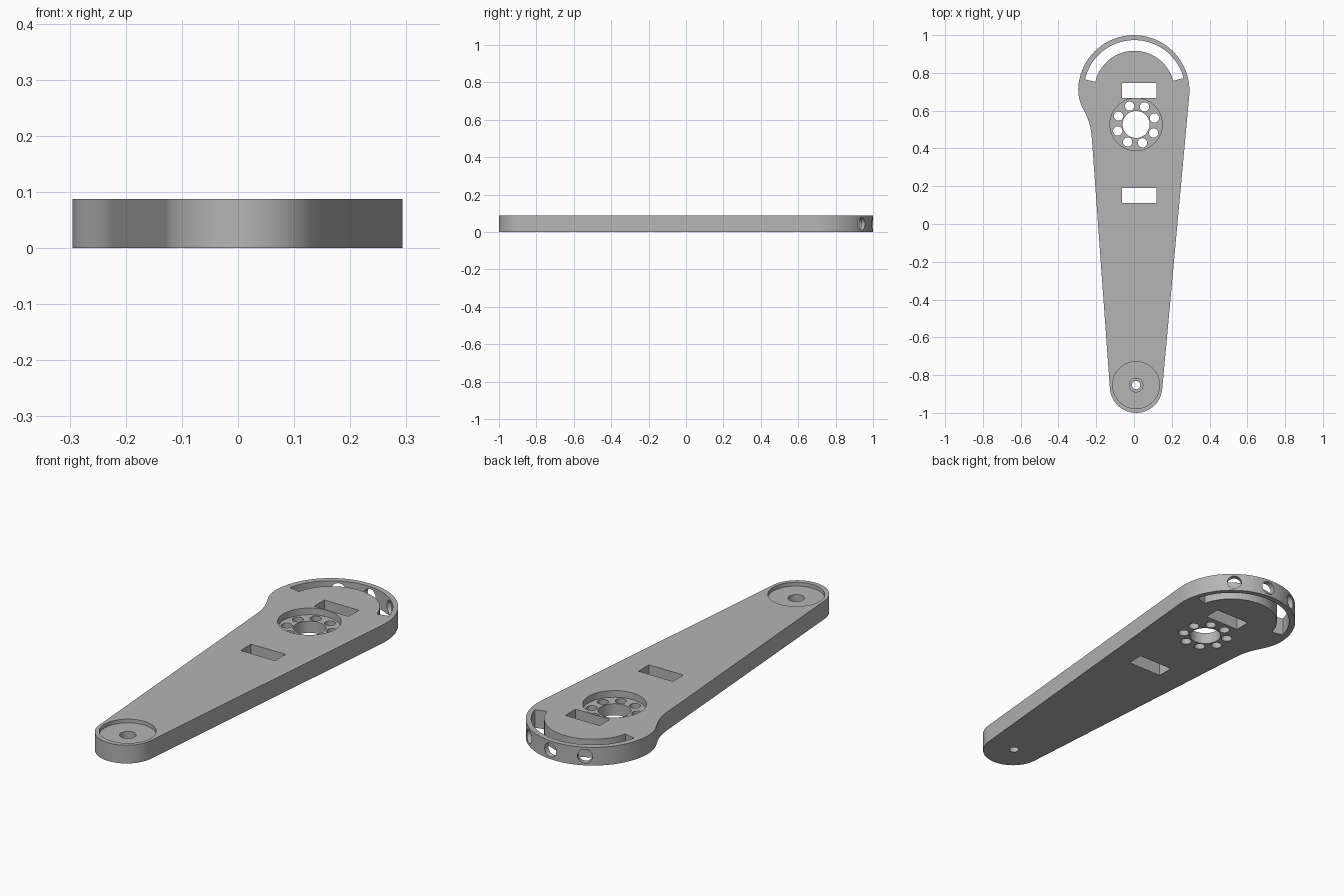
import bpy, bmesh, math
from mathutils import Matrix, Vector

if "Cube" in bpy.data.objects:
    bpy.data.objects.remove(bpy.data.objects["Cube"])

H = 0.0875                      # plate thickness
TIP = (0.011, -0.853)           # pivot at the narrow end
HUB = (0.011, 0.527)            # bolt circle centre
HEAD = (0.0, 0.705)             # centre of the wide rounded end

grey = bpy.data.materials.new("grey")
grey.diffuse_color = (0.46, 0.46, 0.46, 1)
grey.use_nodes = True
grey.node_tree.nodes["Principled BSDF"].inputs["Base Color"].default_value = grey.diffuse_color


def arc(c, r, a0, a1, n):
    """Points on an arc, angles in degrees."""
    return [(c[0] + r * math.cos(math.radians(a0 + (a1 - a0) * i / n)),
             c[1] + r * math.sin(math.radians(a0 + (a1 - a0) * i / n))) for i in range(n + 1)]


def bezier(p, n):
    p = [Vector(q) for q in p]
    return [tuple((1-t)**3 * p[0] + 3*t*(1-t)**2 * p[1] + 3*t*t*(1-t) * p[2] + t**3 * p[3])
            for t in (i / n for i in range(1, n + 1))]


def prism(name, pts, z0, z1):
    """Extrude a closed outline from z0 to z1."""
    bm = bmesh.new()
    face = bm.faces.new([bm.verts.new((x, y, z0)) for x, y in pts])
    top = bmesh.ops.extrude_face_region(bm, geom=[face])["geom"]
    bmesh.ops.translate(bm, vec=(0, 0, z1 - z0),
                        verts=[v for v in top if isinstance(v, bmesh.types.BMVert)])
    bmesh.ops.recalc_face_normals(bm, faces=bm.faces)
    me = bpy.data.meshes.new(name)
    bm.to_mesh(me)
    bm.free()
    ob = bpy.data.objects.new(name, me)
    bpy.context.collection.objects.link(ob)
    me.materials.append(grey)
    return ob


def disc(name, c, r, z0, z1, n=48):
    return prism(name, arc(c, r, 0, 360, n)[:-1], z0, z1)


def box(name, x0, x1, y0, y1):
    return prism(name, [(x0, y0), (x1, y0), (x1, y1), (x0, y1)], -0.1, 0.2)


# Tapered arm outline: narrow end, wide end, then the S-shaped left shoulder
outline = arc((0.011, -0.861), 0.139, 184.1, 354.8, 48)
outline += arc((-0.001, 0.705), 0.2945, -5.2, 178, 72)
outline += bezier([(-0.2953, 0.715), (-0.295, 0.60), (-0.232, 0.60), (-0.223, 0.45)], 16)
arm = prism("arm", outline, 0, H)

cutters = [
    # Pivot recess, counterbore and through hole
    disc("pivot_recess", TIP, 0.124, H - 0.018, 0.2, 64),
    disc("pivot_counterbore", TIP, 0.036, 0.03, 0.2),
    disc("pivot_hole", TIP, 0.022, -0.1, 0.2, 32),
    # Hub recess and centre hole
    disc("hub_recess", HUB, 0.1385, H - 0.032, 0.2, 64),
    disc("hub_hole", HUB, 0.0715, -0.1, 0.2),
    # Rectangular windows
    box("upper_window", -0.063, 0.12, 0.668, 0.746),
    box("lower_window", -0.063, 0.12, 0.11, 0.19),
    # Curved slot behind the rim
    prism("rim_slot", arc((0.002, 0.705), 0.2685, 14.5, 167, 64)
          + arc((0.002, 0.705), 0.212, 167, 14.5, 64), -0.1, 0.2),
]

# Bolt circle
for k in range(8):
    a = math.radians(19.4 + 45 * k)
    c = (HUB[0] + 0.103 * math.cos(a), HUB[1] + 0.103 * math.sin(a))
    cutters.append(disc("bolt_hole", c, 0.0245, -0.1, 0.2, 32))

# Radial holes through the thin rim
for deg in (52.5, 85.5, 118):
    hole = disc("rim_hole", (0, 0), 0.033, 0.24, 0.34, 32)
    hole.data.transform(Matrix.Translation((HEAD[0], HEAD[1], H / 2))
                        @ Matrix.Rotation(math.radians(deg), 4, 'Z')
                        @ Matrix.Rotation(math.radians(90), 4, 'Y'))
    cutters.append(hole)

# Cut everything out of the arm
bpy.context.view_layer.objects.active = arm
for cut in cutters:
    mod = arm.modifiers.new("cut", 'BOOLEAN')
    mod.operation = 'DIFFERENCE'
    mod.solver = 'EXACT'
    mod.object = cut
    bpy.ops.object.modifier_apply(modifier=mod.name)
    bpy.data.objects.remove(cut)

bpy.ops.object.select_all(action='DESELECT')
arm.select_set(True)
bpy.ops.object.shade_smooth_by_angle(angle=math.radians(30))
